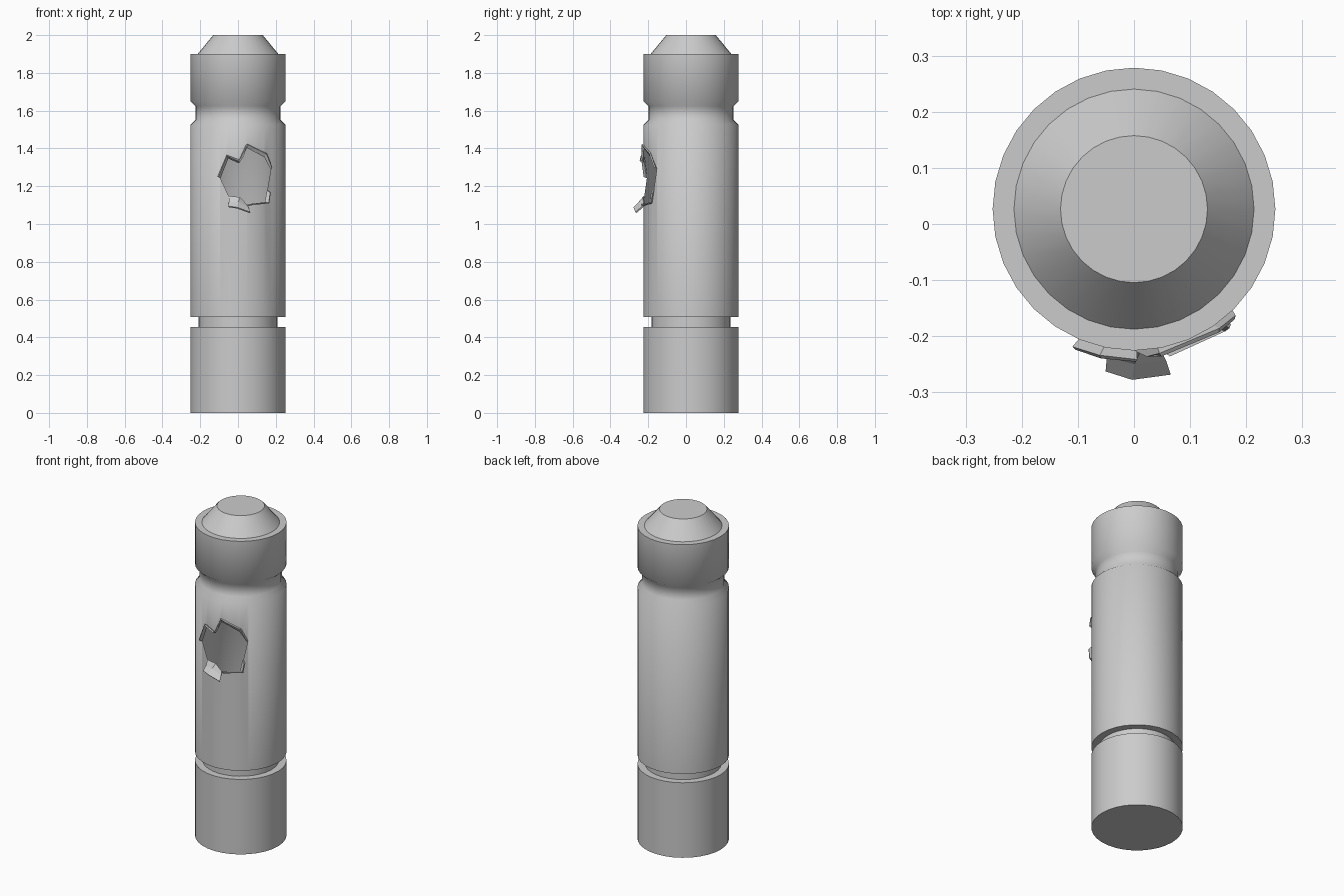
import bpy, bmesh, math

if "Cube" in bpy.data.objects:
    bpy.data.objects.remove(bpy.data.objects["Cube"])

CY, R, SEG = 0.0265, 0.252, 32


def surf(x, z, out=0.0):
    """Point on the front of the tube, pushed outward by out."""
    a = x / R
    return ((R + out) * a, CY - (R + out) * math.sqrt(1 - a * a), z)


def make(name, bm):
    bmesh.ops.recalc_face_normals(bm, faces=bm.faces[:])
    me = bpy.data.meshes.new(name)
    bm.to_mesh(me)
    bm.free()
    ob = bpy.data.objects.new(name, me)
    bpy.context.collection.objects.link(ob)
    return ob


def activate(ob):
    bpy.ops.object.select_all(action='DESELECT')
    ob.select_set(True)
    bpy.context.view_layer.objects.active = ob


# Canister body: lathed profile (radius, height)
profile = [(R, 0), (R, .455), (.21, .455), (.21, .508), (R, .508), (R, 1.526),
           (.226, 1.552), (.226, 1.625), (R, 1.65), (R, 1.9), (.214, 1.9), (.131, 2)]
bm = bmesh.new()
rings = [[bm.verts.new((r * math.cos(2 * math.pi * i / SEG),
                        CY + r * math.sin(2 * math.pi * i / SEG), z)) for i in range(SEG)]
         for r, z in profile]
for a, b in zip(rings, rings[1:]):
    for i in range(SEG):
        j = (i + 1) % SEG
        bm.faces.new((a[i], a[j], b[j], b[i]))
bm.faces.new(rings[0][::-1])
bm.faces.new(rings[-1])
body = make("canister_body", bm)

# Ragged puncture outline (x, z), used as a prism cutter
hole = [(-.095, 1.245), (-.052, 1.35), (.004, 1.325), (.045, 1.405), (.14, 1.355), (.174, 1.29),
        (.155, 1.18), (.143, 1.112), (.045, 1.10), (.01, 1.14), (-.048, 1.146)]
bm = bmesh.new()
face = bm.faces.new([bm.verts.new((x, -.5, z)) for x, z in hole])
ext = bmesh.ops.extrude_face_region(bm, geom=[face])
for v in ext["geom"]:
    if isinstance(v, bmesh.types.BMVert):
        v.co.y = CY
cutter = make("hole_cutter", bm)
cutter.hide_render = True

mod = body.modifiers.new("puncture", 'BOOLEAN')
mod.operation, mod.solver, mod.object = 'DIFFERENCE', 'EXACT', cutter
activate(body)
bpy.ops.object.modifier_apply(modifier=mod.name)
bpy.data.objects.remove(cutter)

# Remove the pocket so the hole opens into a hollow shell
bm = bmesh.new()
bm.from_mesh(body.data)
inner = [v for v in bm.verts if 1 < v.co.z < 1.5 and math.hypot(v.co.x, v.co.y - CY) < .2]
bmesh.ops.delete(bm, geom=inner, context='VERTS')
bm.to_mesh(body.data)
bm.free()
activate(body)
bpy.ops.object.shade_smooth_by_angle(angle=math.radians(48))


# Torn metal: strips lofted between rows of points
def torn(name, rows, thick=.008):
    bm = bmesh.new()
    vs = [[bm.verts.new(p) for p in row] for row in rows]
    for a, b in zip(vs, vs[1:]):
        for i in range(len(a) - 1):
            bm.faces.new((a[i], a[i + 1], b[i + 1], b[i]))
    ob = make(name, bm)
    s = ob.modifiers.new("thickness", 'SOLIDIFY')
    s.thickness, s.offset = thick, 0
    return ob


def lip(name, root, tip, out):
    return torn(name, [[surf(x, z) for x, z in root], [surf(x, z, out) for x, z in tip]])


lip("torn_lip_left", hole[0:3], [(-.1, 1.25), (-.056, 1.363), (.004, 1.337)], .018)
lip("torn_lip_top", hole[2:6], [(.025, 1.36), (.045, 1.423), (.145, 1.372), (.172, 1.30)], .012)
lip("torn_lip_right", hole[6:9], [(.16, 1.165), (.153, 1.112), (.06, 1.102)], .018)
torn("torn_flap_bottom", [
    [surf(-.048, 1.146), surf(.01, 1.14), surf(.045, 1.10)],
    [(-.048, -.234, 1.115), (0, -.247, 1.115), (.055, -.24, 1.082)],
    [(-.05, -.26, 1.092), (-.004, -.275, 1.085), (.064, -.266, 1.06)]])
